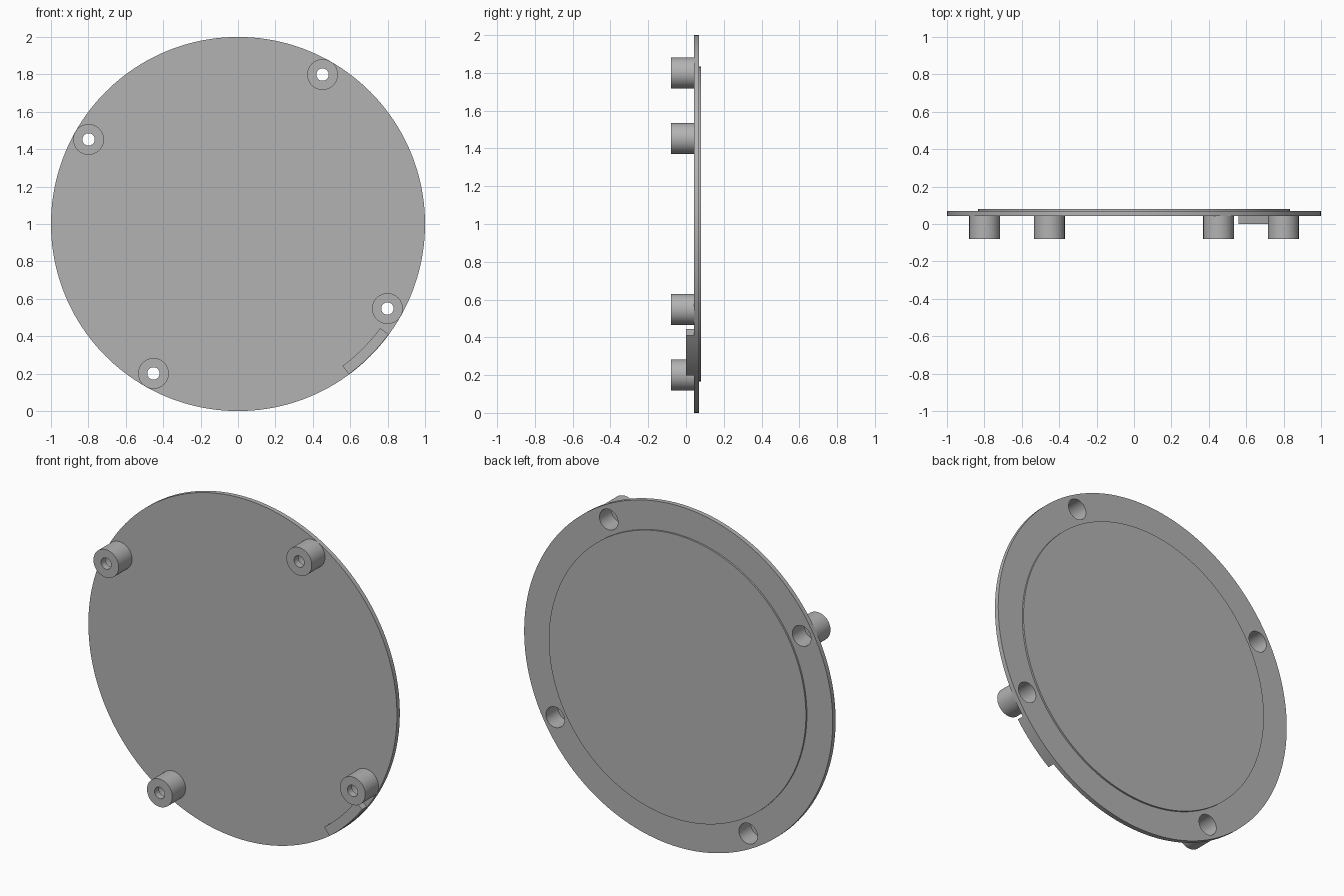
import bpy, bmesh
from math import sin, cos, tau, radians

if "Cube" in bpy.data.objects:
    bpy.data.objects.remove(bpy.data.objects["Cube"])

CENTRE_Z = 1.0
BACK, PLATE_BACK, PLATE_FRONT, BOSS_FRONT = 0.08, 0.07, 0.043, -0.08
SEAT = -0.04                       # floor of each counterbore
BORE, HOLE, BOSS = 0.06, 0.033, 0.082

grey = bpy.data.materials.new("plain grey")
grey.use_nodes = True
colour = (0.45, 0.45, 0.45, 1)
grey.diffuse_color = colour
grey.node_tree.nodes["Principled BSDF"].inputs["Base Color"].default_value = colour


def finish(name, bm):
    bmesh.ops.recalc_face_normals(bm, faces=bm.faces)
    mesh = bpy.data.meshes.new(name)
    bm.to_mesh(mesh)
    bm.free()
    mesh.materials.append(grey)
    obj = bpy.data.objects.new(name, mesh)
    bpy.context.collection.objects.link(obj)
    return obj


def smooth(obj):
    bpy.ops.object.select_all(action="DESELECT")
    obj.select_set(True)
    bpy.context.view_layer.objects.active = obj
    bpy.ops.object.shade_smooth_by_angle(angle=radians(30))


def lathe(name, profile, sides, x=0, z=CENTRE_Z, closed=False):
    """Turn (radius, y) points about an axis along y; open profiles get flat caps."""
    bm = bmesh.new()
    rings = [[bm.verts.new((x + r * cos(tau * i / sides), y, z + r * sin(tau * i / sides)))
              for i in range(sides)] for r, y in profile]
    pairs = list(zip(rings, rings[1:]))
    if closed:
        pairs.append((rings[-1], rings[0]))
    else:
        bm.faces.new(rings[0])
        bm.faces.new(rings[-1])
    for a, b in pairs:
        for i in range(sides):
            j = (i + 1) % sides
            bm.faces.new((a[i], a[j], b[j], b[i]))
    return finish(name, bm)


# Round plate with a raised centre on the back
plate = lathe("cover_plate", [(1, PLATE_FRONT), (1, PLATE_BACK),
                              (0.833, PLATE_BACK), (0.833, BACK)], 160)

# Four hollow screw bosses, a quarter turn apart
for k in range(4):
    a = radians(60.5 + 90 * k)
    x, z = 0.918 * cos(a), CENTRE_Z + 0.918 * sin(a)
    boss = lathe(f"screw_boss_{k + 1}",
                 [(BOSS, PLATE_FRONT), (BOSS, BOSS_FRONT), (HOLE, BOSS_FRONT),
                  (HOLE, SEAT), (BORE, SEAT), (BORE, PLATE_FRONT)], 48, x, z, closed=True)
    smooth(boss)

    # Open the plate above the boss
    cutter = lathe("bore_cutter", [(BORE, 0.0), (BORE, 0.12)], 48, x, z)
    cutter.hide_render = True
    cut = plate.modifiers.new("bore", "BOOLEAN")
    cut.operation, cut.solver, cut.object = "DIFFERENCE", "EXACT", cutter
    bpy.context.view_layer.objects.active = plate
    bpy.ops.object.modifier_apply(modifier=cut.name)
    bpy.data.objects.remove(cutter)
smooth(plate)

# Curved locating tab on the front rim
bm = bmesh.new()
steps = 14
sections = []
for i in range(steps + 1):
    a = radians(-53.6 + 17.4 * i / steps)
    sections.append([bm.verts.new((r * cos(a), y, CENTRE_Z + r * sin(a)))
                     for r, y in ((0.942, 0), (0.998, 0),
                                  (0.998, PLATE_FRONT), (0.942, PLATE_FRONT))])
for s, t in zip(sections, sections[1:]):
    for i in range(4):
        j = (i + 1) % 4
        bm.faces.new((s[i], s[j], t[j], t[i]))
bm.faces.new(sections[0])
bm.faces.new(sections[-1])
smooth(finish("rim_tab", bm))
